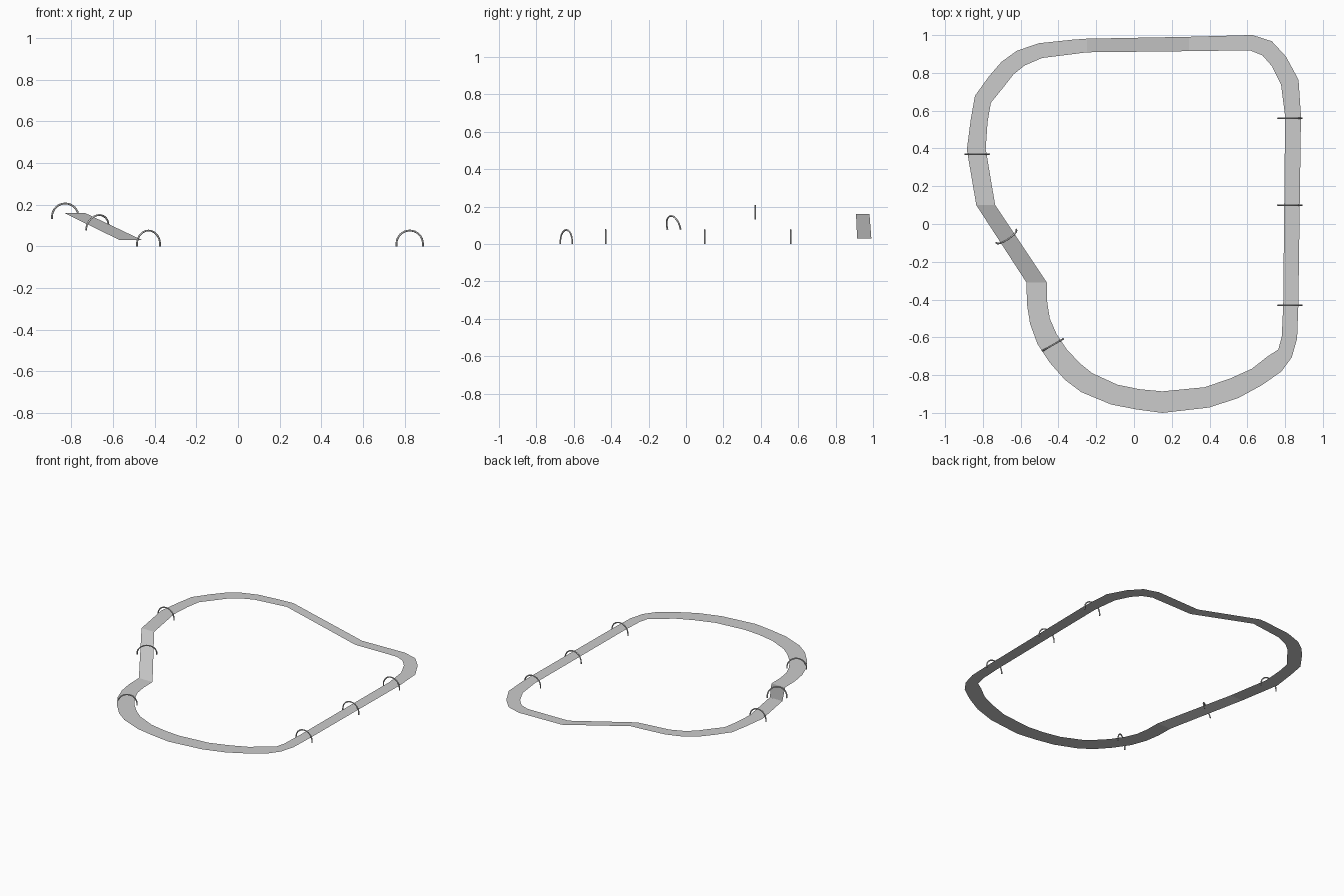
import bpy, math
from mathutils import Vector

cube = bpy.data.objects.get("Cube")
if cube:
    bpy.data.objects.remove(cube, do_unlink=True)

LOW_Z, HIGH_Z = 0.03, 0.16

# Centreline points of each level stretch: x, y, half width
low_stretch = [
    (-.515, -.31, .054), (-.513, -.42, .054), (-.498, -.515, .054),
    (-.46, -.61, .057), (-.40, -.70, .057), (-.325, -.782, .059),
    (-.25, -.84, .058), (-.105, -.903, .055), (.02, -.928, .054),
    (.15, -.943, .057), (.385, -.918, .055), (.53, -.87, .056),
    (.65, -.81, .051), (.745, -.74, .054), (.80, -.685, .041),
    (.823, -.60, .041), (.83, -.43, .04), (.842, .57, .042),
    (.825, .75, .048), (.768, .86, .045), (.705, .93, .045),
    (.62, .96, .041), (.29, .953, .038),
]
high_stretch = [
    (-.25, .945, .036), (-.32, .938, .038), (-.495, .918, .04),
    (-.60, .878, .044), (-.67, .825, .046), (-.73, .752, .048),
    (-.80, .66, .046), (-.82, .545, .045), (-.835, .395, .05),
    (-.785, .10, .05),
]


def snap_to_axis(v):
    """Square a ramp crease to the nearest world axis."""
    if abs(v.x) > abs(v.y):
        return Vector((math.copysign(1, v.x), 0, 0))
    return Vector((0, math.copysign(1, v.y), 0))


def build_track():
    rows = []
    for stretch, z in ((low_stretch, LOW_Z), (high_stretch, HIGH_Z)):
        for i, (x, y, half) in enumerate(stretch):
            crease = i in (0, len(stretch) - 1)
            rows.append((Vector((x, y, z)), half, crease))
    n = len(rows)
    verts = []
    for i, (p, half, crease) in enumerate(rows):
        before = (p - rows[i - 1][0]).normalized()
        after = (rows[(i + 1) % n][0] - p).normalized()
        t = before + after
        out = Vector((t.y, -t.x, 0)).normalized()
        if crease:
            out = snap_to_axis(out)
        verts += [p + out * half, p - out * half]
    faces = []
    for i in range(n):
        a, b = 2 * i, 2 * ((i + 1) % n)
        faces.append((a, b, b + 1, a + 1))
    mesh = bpy.data.meshes.new("track")
    mesh.from_pydata(verts, [], faces)
    mesh.update()
    bpy.context.collection.objects.link(bpy.data.objects.new("track", mesh))


def build_arch(name, centre, heading, radius=.0635, tube=.0045, steps=16):
    """Round hoop straddling the track, square to its heading."""
    heading = Vector(heading).normalized()
    across = Vector((-heading.y, heading.x, 0)).normalized()
    up = heading.cross(across)
    base = Vector(centre) - up * LOW_Z
    spring = .012
    profile = [(radius, 0)]
    for i in range(steps + 1):
        a = math.pi * i / steps
        profile.append((radius * math.cos(a), spring + radius * math.sin(a)))
    profile.append((-radius, 0))
    curve = bpy.data.curves.new(name, "CURVE")
    curve.dimensions = "3D"
    curve.bevel_depth = tube
    curve.bevel_resolution = 1
    curve.use_fill_caps = True
    spline = curve.splines.new("POLY")
    spline.points.add(len(profile) - 1)
    for point, (u, v) in zip(spline.points, profile):
        point.co = (*(base + across * u + up * v), 1)
    bpy.context.collection.objects.link(bpy.data.objects.new(name, curve))


build_track()

# Hoops along the straight
for i, y in enumerate((-.43, .10, .56)):
    build_arch(f"straight_arch_{i + 1}", (.825, y, LOW_Z), (0, 1, 0))

# Hoops on the upper bend, the ramp and the lower bend
build_arch("upper_arch", (-.83, .37, HIGH_Z), (0, -1, 0))
ramp_top = Vector((*high_stretch[-1][:2], HIGH_Z))
ramp_foot = Vector((*low_stretch[0][:2], LOW_Z))
build_arch("ramp_arch", ramp_top.lerp(ramp_foot, .415), ramp_foot - ramp_top)
build_arch("lower_arch", (-.43, -.64, LOW_Z), (.5, -.87, 0))
